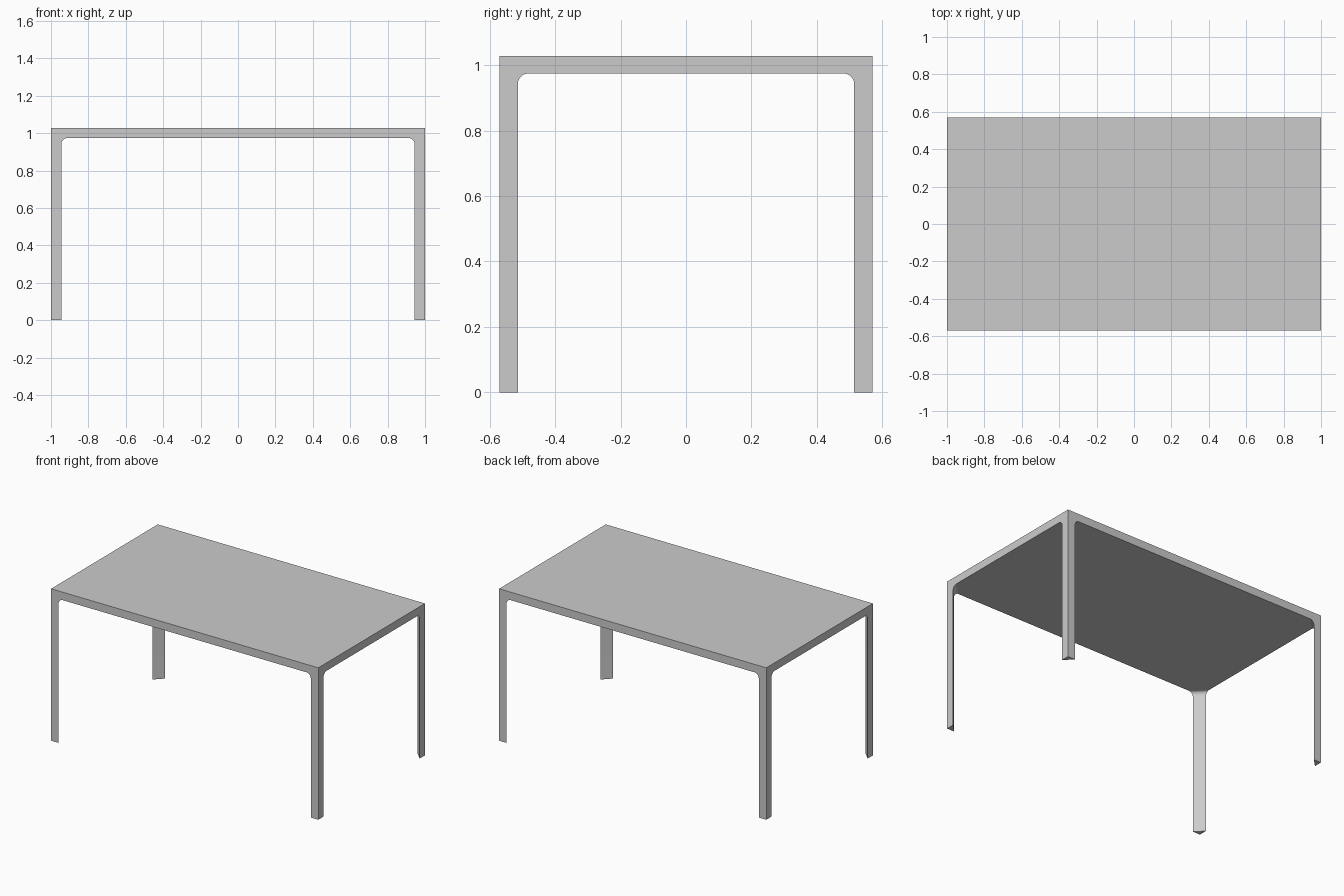
import bpy, bmesh, math

if "Cube" in bpy.data.objects:
    bpy.data.objects.remove(bpy.data.objects["Cube"])

HX, HY = 1.0, 0.57          # half length and half width
TOP, UNDER = 1.028, 0.974   # table top surfaces
LEG, FILLET = 0.056, 0.032  # leg side width and flare radius


def add_object(name, bm):
    bmesh.ops.recalc_face_normals(bm, faces=bm.faces)
    mesh = bpy.data.meshes.new(name)
    bm.to_mesh(mesh)
    bm.free()
    obj = bpy.data.objects.new(name, mesh)
    bpy.context.collection.objects.link(obj)
    return obj


# Flat slab top
bm = bmesh.new()
bmesh.ops.create_cube(bm, size=1)
for v in bm.verts:
    v.co.x *= 2 * HX
    v.co.y *= 2 * HY
    v.co.z = TOP if v.co.z > 0 else UNDER
add_object("table_top", bm)

# Triangular corner leg, flaring in a quarter round into the underside
sections = [(0.0, LEG)]
STEPS = 10
for i in range(STEPS + 1):
    a = math.pi / 2 * i / STEPS
    sections.append((UNDER - FILLET + FILLET * math.sin(a),
                     LEG + FILLET * (1 - math.cos(a))))

bm = bmesh.new()
rings = [[bm.verts.new(p) for p in ((HX, -HY, z),
                                    (HX, -HY + w, z),
                                    (HX - w, -HY, z))]
         for z, w in sections]
for low, high in zip(rings, rings[1:]):
    for i in range(3):
        j = (i + 1) % 3
        bm.faces.new((low[i], low[j], high[j], high[i]))
bm.faces.new(rings[0])
bm.faces.new(rings[-1])
legs = add_object("corner_legs", bm)

# Repeat the leg at all four corners
mirror = legs.modifiers.new("four_corners", 'MIRROR')
mirror.use_axis = (True, True, False)
mirror.use_mirror_merge = False

# Smooth flare, crisp leg edges
bpy.context.view_layer.objects.active = legs
legs.select_set(True)
bpy.ops.object.shade_smooth_by_angle(angle=math.radians(30))
